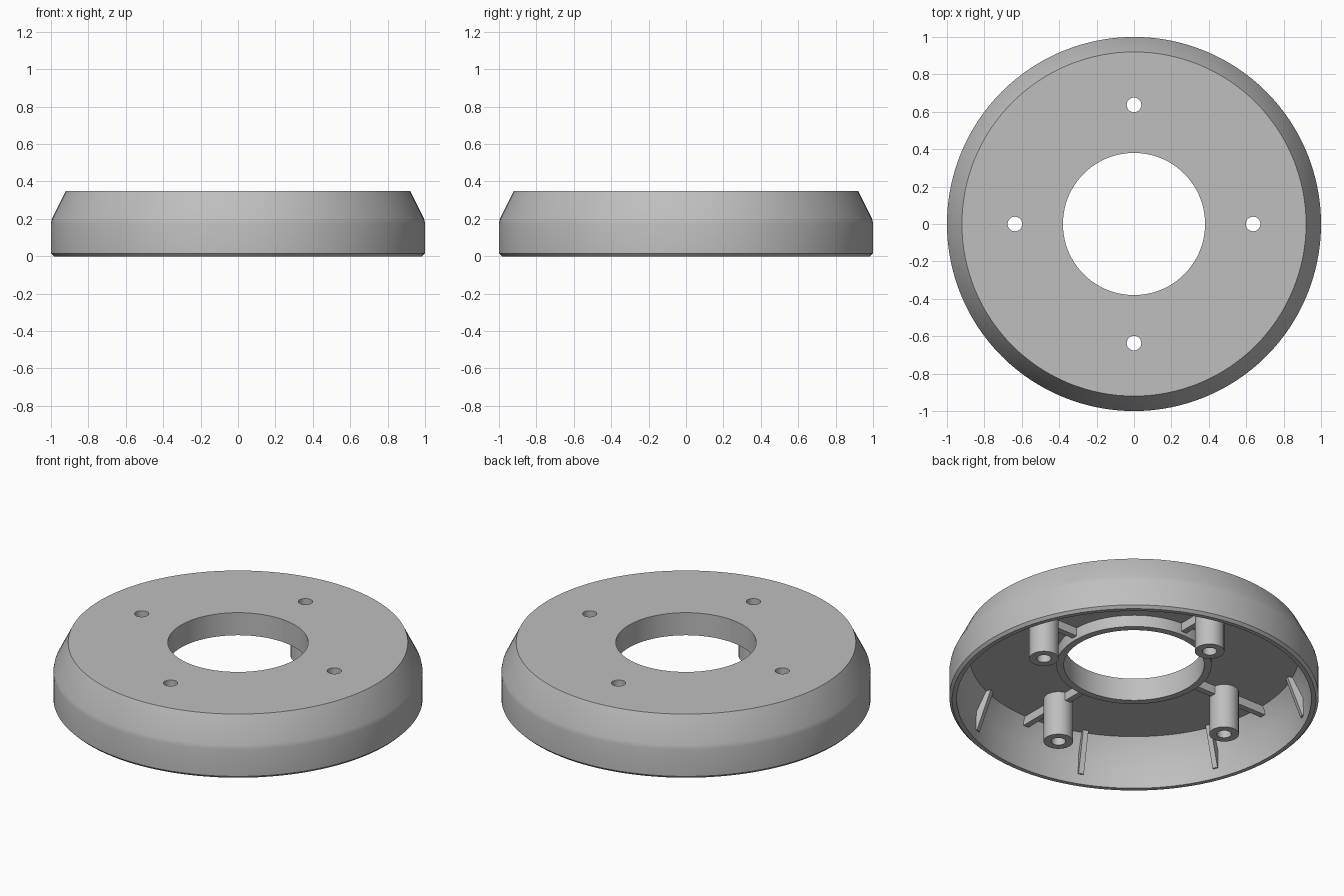
import bpy, bmesh, math
from mathutils import Matrix, Vector

cube = bpy.data.objects.get("Cube")
if cube:
    bpy.data.objects.remove(cube, do_unlink=True)

GREY = (0.52, 0.52, 0.52, 1)
mat = bpy.data.materials.new("plain_grey")
mat.use_nodes = True
mat.diffuse_color = GREY
mat.node_tree.nodes["Principled BSDF"].inputs["Base Color"].default_value = GREY


def finish(bm, name):
    bmesh.ops.recalc_face_normals(bm, faces=bm.faces)
    mesh = bpy.data.meshes.new(name)
    bm.to_mesh(mesh)
    bm.free()
    mesh.materials.append(mat)
    obj = bpy.data.objects.new(name, mesh)
    bpy.context.collection.objects.link(obj)
    return obj


def smooth(obj):
    bpy.ops.object.select_all(action="DESELECT")
    obj.select_set(True)
    bpy.context.view_layer.objects.active = obj
    bpy.ops.object.shade_smooth_by_angle(angle=math.radians(30))


def lathe(name, profile, steps):
    """Spin a closed (radius, height) outline about the z axis."""
    bm = bmesh.new()
    verts = [bm.verts.new((r, 0, z)) for r, z in profile]
    edges = [bm.edges.new((v, verts[i - 1])) for i, v in enumerate(verts)]
    bmesh.ops.spin(bm, geom=verts + edges, cent=(0, 0, 0), axis=(0, 0, 1),
                   angle=math.tau, steps=steps, use_merge=True)
    bmesh.ops.remove_doubles(bm, verts=bm.verts, dist=1e-5)
    return finish(bm, name)


def radial_plate(name, outline, width, angle):
    """Extrude a (radius, height) outline sideways and turn it to an angle."""
    bm = bmesh.new()
    face = bm.faces.new([bm.verts.new((r, -width / 2, z)) for r, z in outline])
    ext = bmesh.ops.extrude_face_region(bm, geom=[face])
    moved = [g for g in ext["geom"] if isinstance(g, bmesh.types.BMVert)]
    bmesh.ops.translate(bm, verts=moved, vec=(0, width, 0))
    bmesh.ops.rotate(bm, verts=bm.verts, cent=(0, 0, 0),
                     matrix=Matrix.Rotation(angle, 3, "Z"))
    return finish(bm, name)


TOP, CEILING = 0.35, 0.285
BOSS_AT, BOSS_R, HOLE_R = 0.637, 0.08, 0.039

# Hollow cover with a sloped shoulder and a collar round the central opening
shell = lathe("cover_shell", [
    (0.38, TOP), (0.92, TOP), (0.995, 0.2), (1.0, 0.175), (1.0, 0.015),
    (0.985, 0), (0.96, 0), (0.955, 0.17), (0.895, CEILING),
    (0.42, CEILING), (0.42, 0.215), (0.38, 0.215)], 128)

# Screw hole cutter
bm = bmesh.new()
for k in range(4):
    spot = Matrix.Rotation(k * math.pi / 2, 4, "Z") @ Vector((BOSS_AT, 0, TOP))
    bmesh.ops.create_cone(bm, cap_ends=True, segments=32, radius1=HOLE_R,
                          radius2=HOLE_R, depth=0.4,
                          matrix=Matrix.Translation(spot))
cutter = finish(bm, "screw_hole_cutter")
cutter.hide_render = True
cutter.hide_set(True)
cut = shell.modifiers.new("screw_holes", "BOOLEAN")
cut.operation = "DIFFERENCE"
cut.solver = "EXACT"
cut.object = cutter
bpy.context.view_layer.objects.active = shell
shell.select_set(True)
bpy.ops.object.modifier_apply(modifier=cut.name)
bpy.data.objects.remove(cutter, do_unlink=True)
smooth(shell)

# Screw bosses with ribs running to the collar and to the wall
for k in range(4):
    angle = k * math.pi / 2
    boss = lathe(f"screw_boss_{k + 1}", [
        (HOLE_R, 0.02), (BOSS_R, 0.02), (BOSS_R, 0.29), (HOLE_R, 0.29)], 32)
    boss.location = (BOSS_AT * math.cos(angle), BOSS_AT * math.sin(angle), 0)
    smooth(boss)
    for part, r0, r1 in (("inner", 0.41, BOSS_AT - 0.07),
                         ("outer", BOSS_AT + 0.07, 0.91)):
        radial_plate(f"{part}_rib_{k + 1}",
                     [(r0, 0.235), (r1, 0.235), (r1, 0.29), (r0, 0.29)],
                     0.035, angle)

# Tapered fins stiffening the outer wall
for k in range(8):
    radial_plate(f"wall_fin_{k + 1}",
                 [(0.865, 0.29), (0.91, 0.29), (0.965, 0.18), (0.965, 0.06),
                  (0.95, 0.06)], 0.03, math.radians(22.5 + 45 * k))
